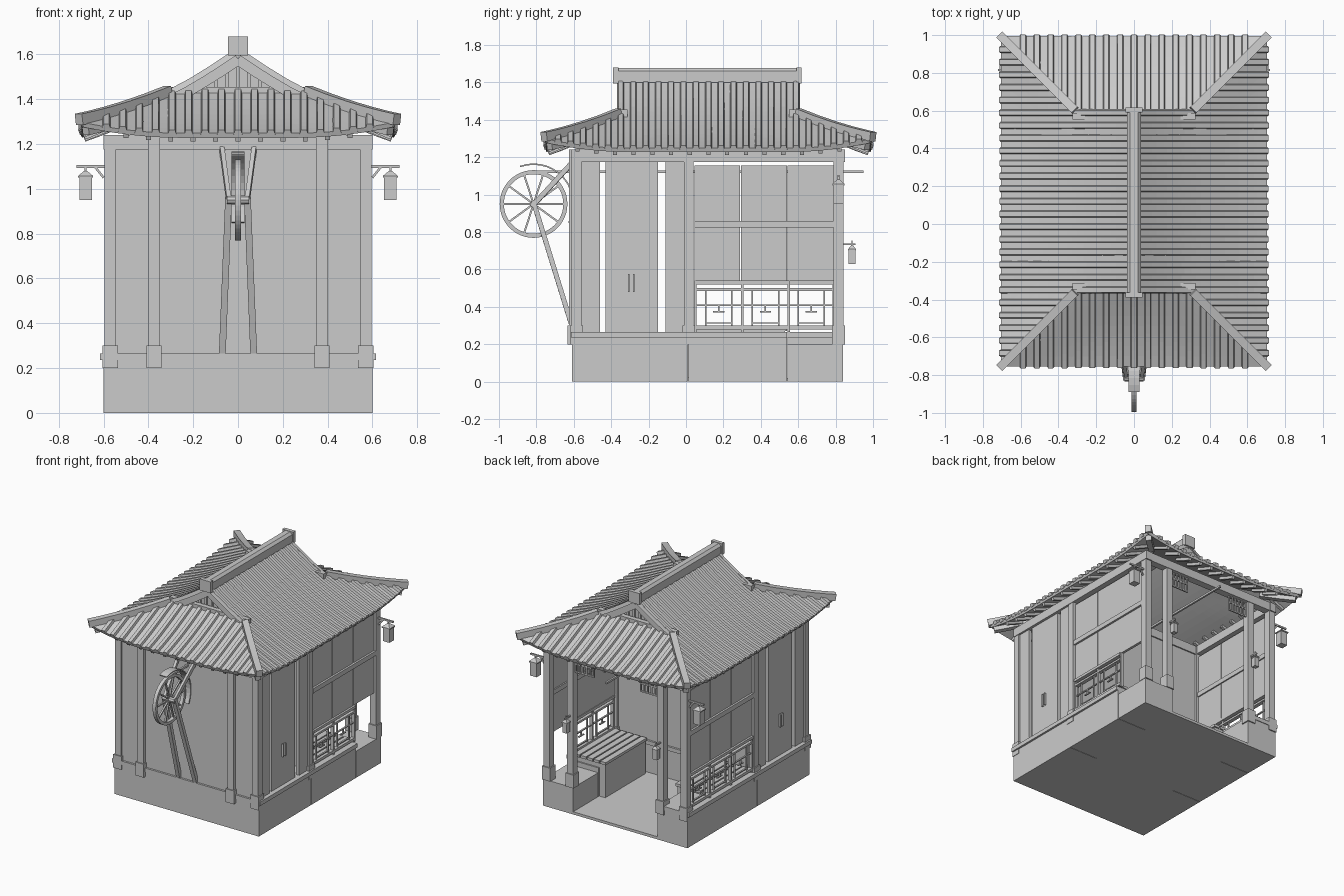
import bpy, bmesh, math
from mathutils import Vector

if "Cube" in bpy.data.objects:
    bpy.data.objects.remove(bpy.data.objects["Cube"])

YC = 0.12            # roof centre in y
HX, HY = 0.70, 0.87  # eave half sizes
SK = 0.40            # depth of the hipped skirt


def part(name, build):
    bm = bmesh.new()
    build(bm)
    bmesh.ops.recalc_face_normals(bm, faces=bm.faces)
    me = bpy.data.meshes.new(name)
    bm.to_mesh(me)
    bm.free()
    ob = bpy.data.objects.new(name, me)
    bpy.context.scene.collection.objects.link(ob)
    return ob


def sweep(bm, pts, prof, up=(0, 0, 1), closed=False):
    pts, up, n, k = [Vector(p) for p in pts], Vector(up), len(pts), len(prof)
    rings = []
    for i, p in enumerate(pts):
        a = pts[(i - 1) % n] if closed else pts[max(i - 1, 0)]
        b = pts[(i + 1) % n] if closed else pts[min(i + 1, n - 1)]
        t = (b - a).normalized()
        s = t.cross(up).normalized()
        u = s.cross(t)
        rings.append([bm.verts.new(p + s * q[0] + u * q[1]) for q in prof])
    for i in range(n if closed else n - 1):
        r, q = rings[i], rings[(i + 1) % n]
        for j in range(k):
            bm.faces.new((r[j], r[(j + 1) % k], q[(j + 1) % k], q[j]))
    if not closed:
        bm.faces.new(rings[0])
        bm.faces.new(rings[-1])


def rect(w, h, dz=0):
    return [(-w / 2, dz - h / 2), (w / 2, dz - h / 2), (w / 2, dz + h / 2), (-w / 2, dz + h / 2)]


def box(bm, x0, x1, y0, y1, z0, z1):
    ym, zm = (y0 + y1) / 2, (z0 + z1) / 2
    sweep(bm, [(x0, ym, zm), (x1, ym, zm)], rect(y1 - y0, z1 - z0))


def boxes(name, items, mirror=False):
    def build(bm):
        for x0, x1, *r in items:
            box(bm, x0, x1, *r)
            if mirror:
                box(bm, -x1, -x0, *r)
    return part(name, build)


def arc(r, a0, a1, n, y=-0.815, z=0.95):
    return [(0, y + r * math.cos(math.radians(a0 + (a1 - a0) * i / n)),
             z + r * math.sin(math.radians(a0 + (a1 - a0) * i / n))) for i in range(n + 1)]


# Base, deck and sunken rear floor
boxes("front_base", [(-.6, .6, -.61, .01, 0, .235)])
boxes("side_base", [(.35, .6, .013, .54, 0, .235)], True)
boxes("rear_base_left", [(-.6, -.35, .543, .84, 0, .235)])
boxes("rear_base_right", [(.35, .6, .543, .84, 0, .2)])
boxes("rear_floor", [(-.35, .35, .01, .84, 0, .02)])
boxes("deck", [(-.615, .615, -.615, .04, .235, .265)])
boxes("side_deck", [(.53, .615, .04, .54, .235, .265)], True)
boxes("rear_deck_left", [(-.615, -.37, .54, .845, .235, .265)])

# Benches with slatted tops
slats = [(.29 + i * .055, .335 + i * .055, .05, .54, .27, .29) for i in range(5)]
boxes("bench", [(.30, .56, .05, .53, .02, .27)] + slats, True)

# Columns with feet
cols = []
for x, y in ((.57, -.585), (.375, -.6), (.57, .015), (.57, .815), (.375, .815)):
    cols += [(x - .026, x + .026, y - .026, y + .026, .2, 1.24),
             (x - .034, x + .034, y - .034, y + .034, .2, .3)]
boxes("columns", cols, True)

# Head beams
boxes("side_beams", [(.545, .6, -.61, .85, 1.175, 1.24)], True)
boxes("cross_beams", [(-.6, .6, -.61, -.56, 1.175, 1.24), (-.6, .6, -.005, .035, 1.175, 1.24),
                      (-.6, .6, .79, .845, 1.175, 1.24), (-.6, .6, .795, .835, 1.03, 1.05)][:3])

# Walls: plain front, partition, side boards, sliding doors, upper panels
boxes("front_wall", [(-.57, .57, -.6, -.575, .265, 1.19)])
boxes("partition_wall", [(-.57, .57, .0, .025, .02, 1.19)])
boxes("side_wall", [(.56, .585, -.6, -.46, .265, 1.18), (.56, .585, -.11, .0, .265, 1.18)], True)
boxes("side_door", [(.555, .58, -.43, -.15, .265, 1.18)], True)
boxes("door_handles", [(.575, .595, y, y + .009, .48, .575) for y in (-.31, -.284)], True)
boxes("upper_panels", [(.56, .58, .045, .29, .54, 1.155), (.56, .58, .293, .54, .54, 1.155),
                       (.56, .58, .543, .79, .54, 1.155), (.55, .595, .045, .79, .825, .86)], True)


# Lattice railing bays
def rail_bay(y0, y1):
    m, o = (y0 + y1) / 2, .575
    out = [(o - .015, o + .015, y0, y1, .485, .5), (o - .02, o + .02, y0, y1, .52, .54),
           (o - .015, o + .015, y0, y1, .28, .3)]
    out += [(o - .012, o + .012, y - .007, y + .007, .265, .54) for y in (y0, y1)]
    out += [(o - .006, o + .006, y0, y1, .405, .413), (o - .006, o + .006, m - .07, m + .07, .31, .317),
            (o - .006, o + .006, m - .03, m + .03, .37, .377), (o - .006, o + .006, m - .004, m + .004, .37, .413)]
    out += [(o - .006, o + .006, y - .004, y + .004, .3, .485) for y in (m - .07, m + .07)]
    return out


bays = rail_bay(.05, .3) + rail_bay(.3, .55)
boxes("side_railing", bays, True)
boxes("rear_railing_left", [(-b, -a, *r) for a, b, *r in rail_bay(.55, .79)])

# Transom lattice in the rear opening corners
tr = [(.19, .35, .81, .82, z, z + .01) for z in (1.06, 1.12)]
tr += [(.19 + i * .03, .2 + i * .03, .81, .82, 1.06, 1.18) for i in range(6)]
boxes("transom_lattice", tr, True)


# Lanterns on bracket arms
def lantern(bm, x, y, z, w, h):
    box(bm, x - w / 2, x + w / 2, y - w / 2, y + w / 2, z - h, z)
    box(bm, x - w * .6, x + w * .6, y - w * .6, y + w * .6, z, z + .008)
    for r0, r1, z0, z1 in ((w * .6, w * .12, z + .008, z + .03), (w * .08, w * .08, z + .03, z + .055)):
        lo, hi = [[bm.verts.new((x + r * a, y + r * b, q)) for a, b in ((-1, -1), (1, -1), (1, 1), (-1, 1))]
                  for r, q in ((r0, z0), (r1, z1))]
        for i in range(4):
            bm.faces.new((lo[i], lo[i - 1], hi[i - 1], hi[i]))
        bm.faces.new(hi)


def lanterns(bm):
    for s in (-1, 1):
        lantern(bm, s * .68, .815, 1.05, .055, .1)
        sweep(bm, [(s * .59, .815, 1.1), (s * .72, .815, 1.1)], rect(.012, .012))
        sweep(bm, [(s * .6, .815, 1.05), (s * .64, .815, 1.1)], rect(.01, .01))
        lantern(bm, s * .375, .888, .7, .036, .07)
        sweep(bm, [(s * .375, .83, .735), (s * .375, .905, .735)], rect(.01, .01))


part("lanterns", lanterns)


# Wheel on the front with spokes, guard, stays and long shaft
def wheel(bm):
    sweep(bm, arc(.17, 0, 352.5, 47), rect(.022, .026), (1, 0, 0), True)
    for i in range(10):
        p = arc(.165, i * 36, i * 36 + 1, 1)[0]
        sweep(bm, [(0, -.815, .95), p], rect(.01, .012), (1, 0, 0))
    hub = [(.02 * math.cos(i * math.pi / 4), .02 * math.sin(i * math.pi / 4)) for i in range(8)]
    sweep(bm, [(-.05, -.815, .95), (.05, -.815, .95)], hub)


part("wheel", wheel)
part("wheel_guard", lambda bm: sweep(bm, arc(.213, 110, -28, 14), rect(.008, .06), (1, 0, 0)))


def stays(bm):
    for s in (-1, 1):
        sweep(bm, [(s * .07, -.6, .265), (s * .042, -.815, .96)], rect(.03, .026), (0, 1, 0))
        sweep(bm, [(s * .04, -.82, .94), (s * .072, -.6, 1.18)], rect(.02, .026))


part("wheel_stays", stays)
boxes("shaft", [(-.007, .007, -.82, .95, 1.115, 1.13)])


# Curved roof height with lifted corners
def rz(x, yc, gable=False):
    dx, dy = HX - abs(x), HY - abs(yc)
    d = dx if gable else min(dx, dy)
    lift = .05 * max(0, 1 - abs(dx - dy) / .45) ** 2 * max(0, 1 - d / .42)
    return 1.25 + .335 * d + .256 * d * d + lift


def point(side, s, u, d, dz=0):
    # u runs along the eave, d runs up the slope
    x, yc = (s * (HX - d), u) if side else (u, s * (HY - d))
    return Vector((x, yc + YC, rz(x, yc, side) + dz))


def sheet(name, side, s, d0, d1, width):
    def build(bm):
        n, m = 28, 8
        g = []
        for j in range(m + 1):
            d = d0 + (d1 - d0) * j / m
            g.append([bm.verts.new(point(side, s, width(d) * (2 * i / n - 1), d, -.012)) for i in range(n + 1)])
        for j in range(m):
            for i in range(n):
                bm.faces.new((g[j][i], g[j][i + 1], g[j + 1][i + 1], g[j + 1][i]))
    mod = part(name, build).modifiers.new("thickness", 'SOLIDIFY')
    mod.thickness, mod.offset = .022, 0


RIB = [(-.02, -.008), (-.013, .016), (.013, .016), (.02, -.008)]


def ribs(side, s, half, count, pitch):
    def build(bm):
        for i in range(count):
            u = (i - (count - 1) / 2) * pitch
            top = min(SK + .01, half - abs(u))
            if side and abs(u) < HY - SK:
                top = HX - .01
            if top > .04:
                sweep(bm, [point(side, s, u, -.008 + (top + .008) * j / 9) for j in range(10)], RIB)
    return build


def rafters(bm):
    for s in (-1, 1):
        for side, half in ((True, .75), (False, .58)):
            k = int(half / .1)
            for i in range(-k, k + 1):
                sweep(bm, [point(side, s, i * .1, d, -.034) for d in (.015, .08, .16)], rect(.022, .022))
        for t in (-1, 1):
            sweep(bm, [point(True, s, t * (HY - d), d, -.045) for d in (.02, .1, .2)], rect(.04, .04))


part("rafters", rafters)

for s, e in ((-1, "a"), (1, "b")):
    sheet("side_skirt_" + e, True, s, 0, SK, lambda d: HY - d)
    sheet("side_upper_" + e, True, s, SK, HX, lambda d: HY - SK)
    sheet("end_skirt_" + e, False, s, 0, SK + .03, lambda d: HX - d)
    part("side_tiles_" + e, ribs(True, s, HY, 25, .067))
    part("end_tiles_" + e, ribs(False, s, HX, 17, .0735))


# Hip ridges, gable ends and main ridge
def ridges(bm):
    for s in (-1, 1):
        yg = YC + s * (HY - SK - .02)
        for t in (-1, 1):
            sweep(bm, [point(True, t, s * (HY - d), d, .012) for d in (-.01, .05, .12, .2, .3, .39)], rect(.045, .05))
            sweep(bm, [point(True, t, s * (HY - SK), d, -.02) for d in (.39, .5, .6, .695)], rect(.022, .07))
        box(bm, -.325, .325, yg - .018, yg + .018, 1.41, 1.455)


part("hip_ridges", ridges)


def gables(bm):
    for s in (-1, 1):
        y = YC + s * (HY - SK - .05)
        bm.faces.new([bm.verts.new(p) for p in ((-.31, y, 1.4), (.31, y, 1.4), (0, y, 1.59))])
        for i in range(-3, 4):
            x = i * .05
            box(bm, x - .008, x + .008, y - .012, y + .012, 1.42, 1.55 - abs(x) * .55)


part("gable_ends", gables)
RID = [(-.038, -.04), (.038, -.04), (.038, .02), (.02, .037), (-.02, .037), (-.038, .02)]
part("main_ridge", lambda bm: sweep(bm, [(0, -.37, 1.64), (0, .605, 1.64)], RID))
boxes("ridge_caps", [(-.045, .045, y, y + .028, 1.595, 1.68) for y in (-.39, .59)])
